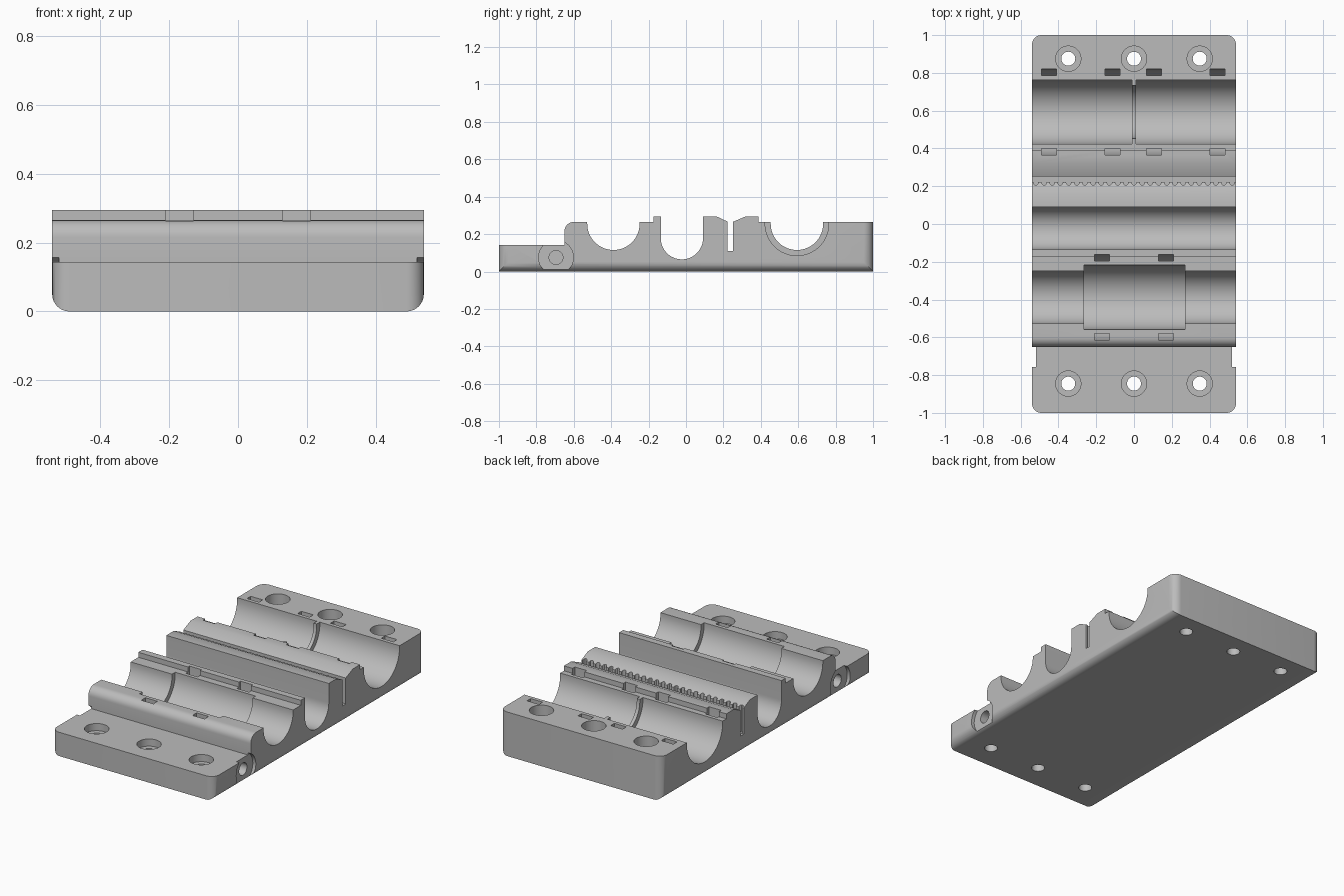
import bpy, bmesh
from math import pi, cos, sin, radians
from mathutils import Matrix

if "Cube" in bpy.data.objects:
    bpy.data.objects.remove(bpy.data.objects["Cube"])

HALF_W = 0.54
AXIS_Z = 0.255               # height of both bearing axes
FRONT_Y, BACK_Y = -0.388, 0.593

plastic = bpy.data.materials.new("grey plastic")
plastic.diffuse_color = (0.5, 0.5, 0.5, 1)
plastic.use_nodes = True
plastic.node_tree.nodes["Principled BSDF"].inputs["Base Color"].default_value = plastic.diffuse_color


def new_object(name, bm):
    bmesh.ops.recalc_face_normals(bm, faces=bm.faces)
    mesh = bpy.data.meshes.new(name)
    bm.to_mesh(mesh)
    bm.free()
    ob = bpy.data.objects.new(name, mesh)
    bpy.context.collection.objects.link(ob)
    return ob


def prism(points, x0, x1):
    """Extrude a (y, z) outline along x."""
    bm = bmesh.new()
    face = bm.faces.new([bm.verts.new((x0, y, z)) for y, z in points])
    new = bmesh.ops.extrude_face_region(bm, geom=[face])["geom"]
    bmesh.ops.translate(bm, vec=(x1 - x0, 0, 0),
                        verts=[v for v in new if isinstance(v, bmesh.types.BMVert)])
    return bm


def arc(cy, cz, r, a0, a1, n=32):
    return [(cy + r * cos(radians(a0 + (a1 - a0) * i / n)),
             cz + r * sin(radians(a0 + (a1 - a0) * i / n))) for i in range(n + 1)]


def trough(cy, cz, r, top):
    """U shape, from the -y rim round to the +y rim."""
    return [(cy - r, top)] + arc(cy, cz, r, 180, 360) + [(cy + r, top)]


# Carriage body: one side profile, running front to back
profile = [(-1, 0), (-1, 0.143), (-0.65, 0.143)]
profile += arc(-0.60, 0.215, 0.05, 180, 90, 8)
profile += trough(FRONT_Y, AXIS_Z, 0.14, 0.265)
profile += [(-0.175, 0.265), (-0.175, 0.295)]
profile += trough(-0.022, 0.178, 0.113, 0.295)
profile += [(0.162, 0.295), (0.222, 0.267), (0.222, 0.11), (0.252, 0.11),
            (0.252, 0.266), (0.32, 0.295), (0.388, 0.295), (0.388, 0.265)]
profile += trough(BACK_Y, AXIS_Z, 0.14, 0.265)
profile += [(1, 0.265), (1, 0)]
bm = prism(profile, -HALF_W, HALF_W)
corners = [e for e in bm.edges if all(abs(abs(v.co.y) - 1) < 1e-4 for v in e.verts)
           and abs(e.verts[0].co.x - e.verts[1].co.x) < 1e-4]
bmesh.ops.bevel(bm, geom=corners, offset=0.05, segments=8, profile=0.5, affect='EDGES')
body = new_object("carriage_body", bm)
body.data.materials.append(plastic)

cutters = []


def cut(bm):
    ob = new_object("cutter", bm)
    ob.hide_render = True
    mod = body.modifiers.new("cut", 'BOOLEAN')
    mod.operation, mod.solver, mod.object = 'DIFFERENCE', 'EXACT', ob
    cutters.append(ob)


def cylinder(center, r, depth, along_x=False, n=32):
    bm = bmesh.new()
    turn = Matrix.Rotation(pi / 2, 4, 'Y') if along_x else Matrix()
    bmesh.ops.create_cone(bm, cap_ends=True, segments=n, radius1=r, radius2=r,
                          depth=depth, matrix=Matrix.Translation(center) @ turn)
    return bm


# Bearing seats: one short in front, two at the back with a thin rib between
for cy, x0, x1 in ((FRONT_Y, -0.265, 0.27), (BACK_Y, -0.6, -0.01), (BACK_Y, 0.01, 0.6)):
    cut(prism(trough(cy, AXIS_Z, 0.17, 0.4), x0, x1))

# Cable tie channels curving under the bearings
for cy, xs in ((FRONT_Y, (-0.17, 0.17)), (BACK_Y, (-0.45, -0.113, 0.105, 0.443))):
    ring = trough(cy, AXIS_Z, 0.227, 0.4) + trough(cy, AXIS_Z, 0.192, 0.4)[::-1]
    for x in xs:
        cut(prism(ring, x - 0.04, x + 0.04))

# Counterbored screw holes
for y in (-0.845, 0.875):
    for x in (-0.348, 0, 0.348):
        cut(cylinder((x, y, 0.25), 0.067, 0.3))
        cut(cylinder((x, y, 0.05), 0.037, 0.3))

# Round side recesses with a blind bore
for side in (-1, 1):
    cut(cylinder((side * 0.57, -0.695, 0.075), 0.093, 0.1, True, 48))
    cut(cylinder((side * 0.45, -0.695, 0.075), 0.037, 0.4, True))

# Belt teeth along the narrow slot
for i in range(25):
    cut(cylinder(((i - 12) * 0.0433, 0.219, 0.262), 0.013, 0.3, n=12))

# Bake the cuts and drop the cutters
depsgraph = bpy.context.evaluated_depsgraph_get()
baked = bpy.data.meshes.new_from_object(body.evaluated_get(depsgraph))
body.modifiers.clear()
body.data = baked
for ob in cutters:
    bpy.data.objects.remove(ob)
baked.materials.clear()
baked.materials.append(plastic)

bpy.context.view_layer.objects.active = body
body.select_set(True)
bpy.ops.object.shade_smooth_by_angle(angle=radians(30))
